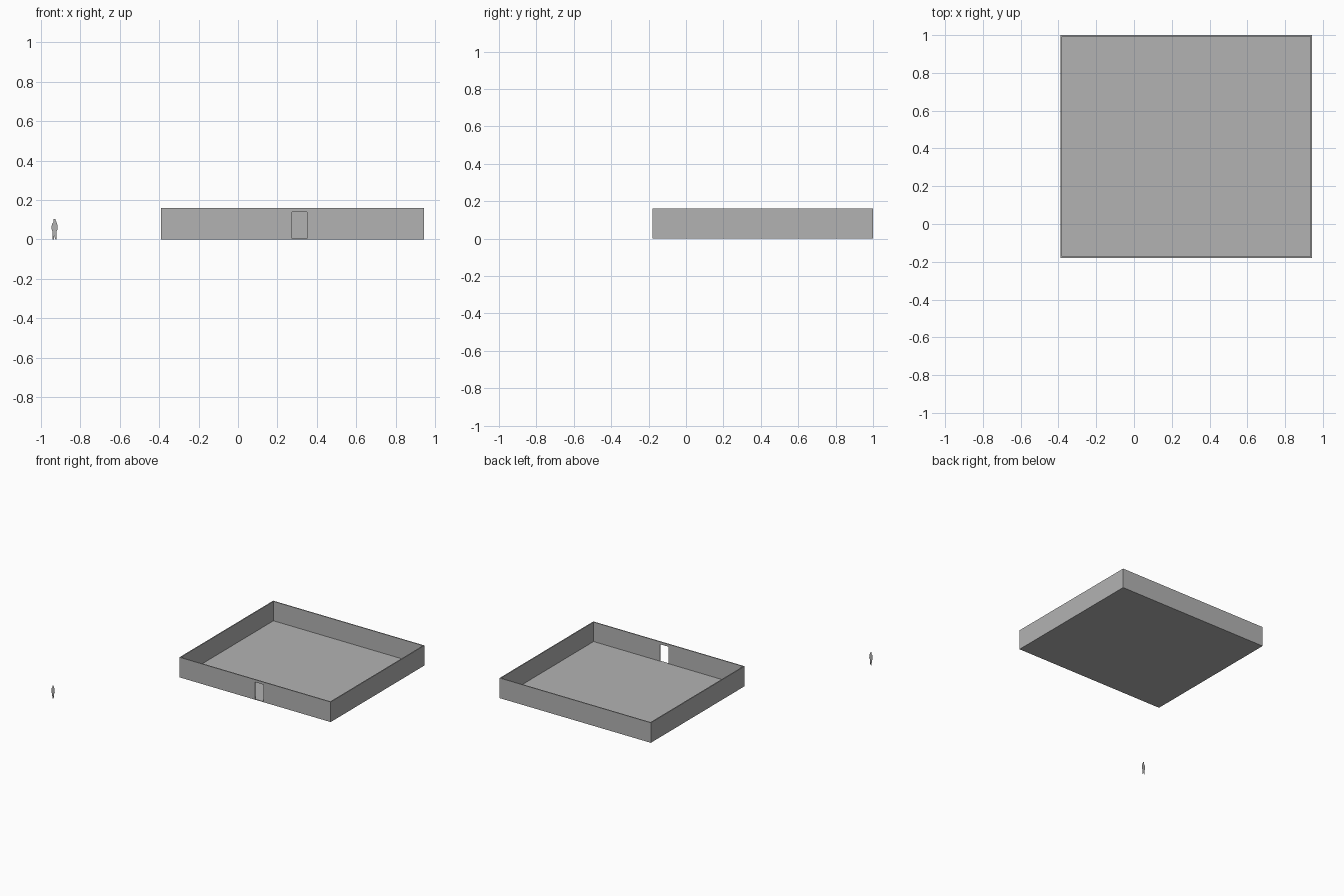
import bpy
import bmesh

cube = bpy.data.objects.get("Cube")
if cube:
    bpy.data.objects.remove(cube, do_unlink=True)


def make_material(name, value):
    mat = bpy.data.materials.new(name)
    mat.use_nodes = True
    colour = (value, value, value, 1)
    mat.diffuse_color = colour
    mat.node_tree.nodes["Principled BSDF"].inputs["Base Color"].default_value = colour
    return mat


grey = make_material("light grey", 0.45)


def finish(name, bm):
    mesh = bpy.data.meshes.new(name)
    bm.to_mesh(mesh)
    bm.free()
    mesh.materials.append(grey)
    obj = bpy.data.objects.new(name, mesh)
    bpy.context.collection.objects.link(obj)
    return obj


def box(name, x0, x1, y0, y1, z0, z1):
    bm = bmesh.new()
    bmesh.ops.create_cube(bm, size=1)
    for v in bm.verts:
        v.co = (x1 if v.co.x > 0 else x0,
                y1 if v.co.y > 0 else y0,
                z1 if v.co.z > 0 else z0)
    return finish(name, bm)


# Room dimensions
LEFT, RIGHT, FRONT, BACK = -0.39, 0.943, -0.18, 1.0
TOP, FLOOR, WALL = 0.16, 0.005, 0.008
DOOR_A, DOOR_B, DOOR_TOP = 0.275, 0.35, 0.14

# Floor slab and three plain walls
box("floor", LEFT, RIGHT, FRONT, BACK, 0, FLOOR)
box("back_wall", LEFT, RIGHT, BACK - WALL, BACK, FLOOR, TOP)
box("right_wall", LEFT, LEFT + WALL, FRONT + WALL, BACK - WALL, FLOOR, TOP)
box("left_wall", RIGHT - WALL, RIGHT, FRONT + WALL, BACK - WALL, FLOOR, TOP)

# Front wall, one outline notched around the doorway
bm = bmesh.new()
outline = [(LEFT, FLOOR), (DOOR_A, FLOOR), (DOOR_A, DOOR_TOP), (DOOR_B, DOOR_TOP),
           (DOOR_B, FLOOR), (RIGHT, FLOOR), (RIGHT, TOP), (LEFT, TOP)]
face = bm.faces.new([bm.verts.new((x, FRONT, z)) for x, z in outline])
new = bmesh.ops.extrude_face_region(bm, geom=[face])["geom"]
bmesh.ops.translate(bm, vec=(0, WALL, 0),
                    verts=[g for g in new if isinstance(g, bmesh.types.BMVert)])
bmesh.ops.recalc_face_normals(bm, faces=bm.faces)
finish("front_wall", bm)

# Flat standing person, half silhouette mirrored about its centre line
half = [(0.002, 0.045), (0.003, 0.02), (0.004, 0.0), (0.010, 0.0), (0.009, 0.025),
        (0.010, 0.045), (0.012, 0.042), (0.015, 0.052), (0.0145, 0.070),
        (0.012, 0.081), (0.005, 0.086), (0.006, 0.096), (0.004, 0.104)]
points = half + [(-x, z) for x, z in reversed(half)]
bm = bmesh.new()
bm.faces.new([bm.verts.new((x - 0.93, -1.0, z)) for x, z in points])
bmesh.ops.triangulate(bm, faces=bm.faces)
finish("standing_person", bm)
